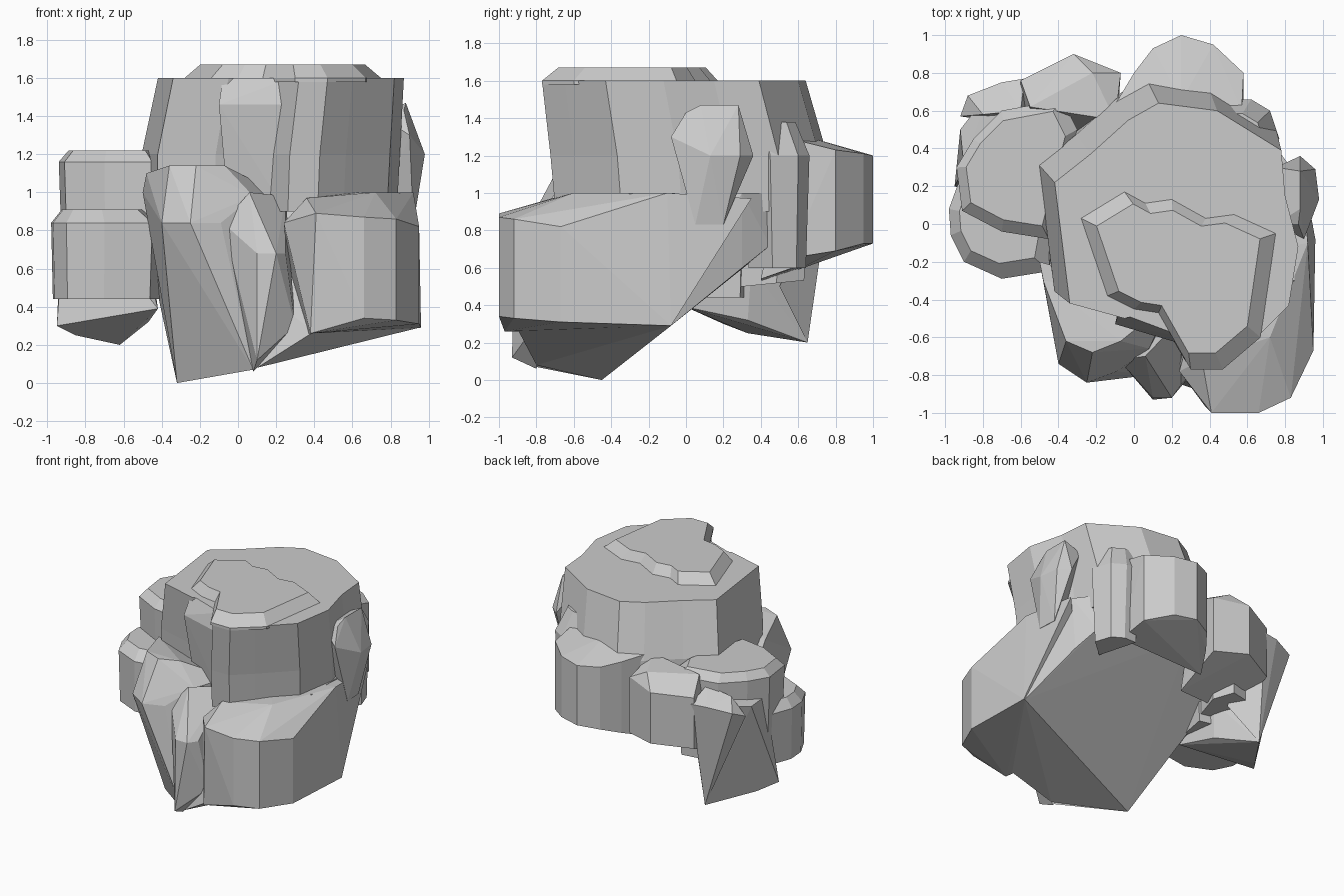
import bpy
import bmesh
from mathutils import Vector

default_cube = bpy.data.objects.get("Cube")
if default_cube:
    bpy.data.objects.remove(default_cube, do_unlink=True)

# Single stone material
stone = bpy.data.materials.new("stone_grey")
stone.use_nodes = True
stone_colour = (.6, .6, .6, 1)
stone.diffuse_color = stone_colour
stone.node_tree.nodes["Principled BSDF"].inputs["Base Color"].default_value = stone_colour


def finish(name, bm):
    """Turn a bmesh into a flat shaded stone object."""
    bmesh.ops.recalc_face_normals(bm, faces=bm.faces)
    mesh = bpy.data.meshes.new(name)
    bm.to_mesh(mesh)
    bm.free()
    mesh.materials.append(stone)
    rock_object = bpy.data.objects.new(name, mesh)
    bpy.context.collection.objects.link(rock_object)
    return rock_object


def level(z, scale=1, shift_x=0, shift_y=0, slope_x=0, slope_y=0):
    """Describe one height of a layered rock."""
    return dict(z=z, scale=scale, shift=Vector((shift_x, shift_y)), slope=Vector((slope_x, slope_y)))


def layered_rock(name, outline, levels):
    """Loft one plan outline through several scaled, shifted and tilted levels."""
    bm = bmesh.new()
    plan = [Vector(point) for point in outline]
    centre = sum(plan, Vector((0, 0))) / len(plan)
    rings = []
    for step in levels:
        ring = []
        for point in plan:
            offset = (point - centre) * step["scale"]
            place = centre + offset + step["shift"]
            ring.append(bm.verts.new((place.x, place.y, step["z"] + offset.dot(step["slope"]))))
        rings.append(ring)
    count = len(plan)
    for lower, upper in zip(rings, rings[1:]):
        for i in range(count):
            j = (i + 1) % count
            bm.faces.new((lower[i], lower[j], upper[j], upper[i]))
    bm.faces.new(rings[0])
    bm.faces.new(rings[-1])
    return finish(name, bm)


def faceted_rock(name, corners):
    """Wrap a few corner points in a convex boulder."""
    bm = bmesh.new()
    for corner in corners:
        bm.verts.new(corner)
    result = bmesh.ops.convex_hull(bm, input=bm.verts)
    unused = set(result["geom_interior"]) | set(result["geom_unused"])
    bmesh.ops.delete(bm, geom=[v for v in unused if isinstance(v, bmesh.types.BMVert)], context="VERTS")
    return finish(name, bm)


# Wedge shaped body with the slanted underside
faceted_rock("core_body", [
    (.95, -.08, .29), (-.32, -.45, 0), (.85, .1, .44), (.8, .3, .6),
    (.72, .45, .72), (.55, .6, .84), (0, .62, .85), (-.45, .3, .6),
    (-.45, -.25, .9), (-.4, .3, 1), (0, .62, 1), (.55, .6, 1), (.72, .45, 1),
    (.83, .3, 1), (.85, -.3, 1), (.4, -.9, .27), (.1, -.8, .08),
])

# Upper block with a notch in its front rim
layered_rock("upper_block", [
    (-.42, .22), (-.23, .37), (-.03, .55), (.13, .64), (.44, .6),
    (.78, .39), (.8, .15), (.87, -.12), (.82, -.43), (.6, -.65),
    (.47, -.77), (.32, -.77), (.13, -.45), (-.05, -.5), (-.34, -.42),
], [level(.9, 1.04, -.06, .1), level(1.2, 1.05, -.05, .08), level(1.6)])

# Thin bevelled slab on the summit
layered_rock("summit_slab", [
    (-.28, .03), (-.05, .17), (.06, .11), (.2, .13), (.38, .03),
    (.53, .05), (.75, -.05), (.67, -.6), (.47, -.77), (.3, -.77),
    (.13, -.47), (0, -.45), (-.14, -.38),
], [level(1.58), level(1.6), level(1.67, .84)])

# Sloping ledge below the rim notch
faceted_rock("notch_ledge", [
    (-.1, -.53, 1.46), (.06, -.56, 1.46), (.27, -.64, 1.46),
    (-.08, -.47, 1.6), (.1, -.45, 1.6), (.27, -.6, 1.6), (.3, -.4, 1.6),
    (-.05, -.46, .9), (.25, -.56, .9), (.3, -.3, .9), (-.05, -.3, .9),
])

# Large front boulder that runs back along the model's left side
faceted_rock("front_left_boulder", [
    (.24, -.78, .84), (.41, -1, .89), (.66, -1, .87), (.83, -.92, .86),
    (.95, -.67, .82), (.96, -.08, .29), (.95, -.67, .31), (.83, -.92, .33),
    (.66, -1, .34), (.38, -.97, .26), (.3, -.2, .25), (.92, -.1, 1),
    (.36, -.72, .97), (.72, -.6, 1), (.88, .35, .97), (.4, -.2, 1),
])

# Tapered boulder at the front centre
faceted_rock("front_boulder", [
    (-.4, -.74, .84), (-.25, -.84, .84), (-.09, -.78, .84), (.08, -.8, .07),
    (-.32, -.45, 0), (-.36, -.62, 1.14), (-.22, -.68, 1.14),
    (-.07, -.62, 1.14), (.08, -.66, .98), (-.5, -.2, 1), (-.48, -.3, 1.1),
    (.2, -.4, 1),
])

# Slim pillar beside the front boulder
faceted_rock("front_pillar", [
    (.1, -.92, .68), (.2, -.92, .68), (.1, -.93, .12), (.08, -.8, .06),
    (.06, -.7, 1), (.25, -.85, .68), (-.08, -.72, .84), (.25, -.5, .98),
    (.3, -.8, .3),
])

# Boulder at the back
faceted_rock("back_boulder", [
    (-.12, .6, .59), (-.12, .6, 1.25), (0, .8, .66), (0, .8, 1.22),
    (.1, .93, .71), (.1, .93, 1.2), (.25, 1, .73), (.25, 1, 1.2),
    (.42, .95, .73), (.42, .95, 1.21), (.58, .8, .69), (.58, .8, 1.23),
    (.58, .55, .65), (.57, .6, 1.28), (.25, .65, 1.3),
])

# Small boulder on the model's left side
faceted_rock("left_side_boulder", [
    (.87, 0, 1.43), (.88, .08, 1.47), (.88, .28, 1.47), (.9, -.08, 1.3),
    (.98, .13, 1.2), (.96, .29, 1.2), (.88, .36, 1.2), (.92, .05, .83),
    (.91, .2, .83), (.75, 0, 1.4), (.75, .3, 1.4), (.75, .1, .9),
])

# Shard beside the back boulder
layered_rock("back_left_shard", [
    (.5, .66), (.62, .66), (.72, .6), (.77, .45), (.6, .3),
], [level(.6, .85), level(1.2), level(1.38, .8, -.05, -.05)])

# Low shelf on the model's right side
layered_rock("right_shelf", [
    (-.98, .08), (-.97, -.06), (-.9, -.2), (-.7, -.29), (-.45, -.25),
    (-.35, .3), (-.8, .4), (-.9, .3),
], [level(.44, .96), level(.84), level(.91, .75)])

# Upper boulder above the shelf
layered_rock("right_upper_boulder", [
    (-.91, .07), (-.7, -.04), (-.45, -.08), (-.3, .5), (-.38, .66),
    (-.7, .6), (-.85, .45), (-.94, .3),
], [level(.5, .92, 0, 0, 0, .1), level(1.16), level(1.22, .82)])

# Hanging pillars under the back right corner
faceted_rock("inner_pillar", [
    (-.95, .2, .3), (-.85, .33, .25), (-.62, .65, .2), (-.42, 0, .39),
    (-.92, .5, 1), (-.78, .68, 1.03), (-.9, .3, 1), (-.47, .33, .32),
    (-.6, .6, 1.05), (-.45, .35, .6),
])
faceted_rock("outer_pillar", [
    (-.62, .65, .2), (-.92, .57, .95), (-.88, .68, 1), (-.7, .75, 1.03),
    (-.58, .77, 1.03), (-.6, .6, 1.12), (-.8, .58, 1.08), (-.45, .5, .5),
])

# Block at the back right
faceted_rock("back_right_block", [
    (-.6, .76, .68), (-.32, .9, .7), (-.07, .8, .68), (-.1, .4, .54),
    (-.6, .4, .52), (-.6, .76, 1.08), (-.32, .9, 1.1), (-.07, .8, 1.12),
    (-.22, .8, 1.2), (-.55, .62, 1.2), (-.1, .55, 1.22),
])
